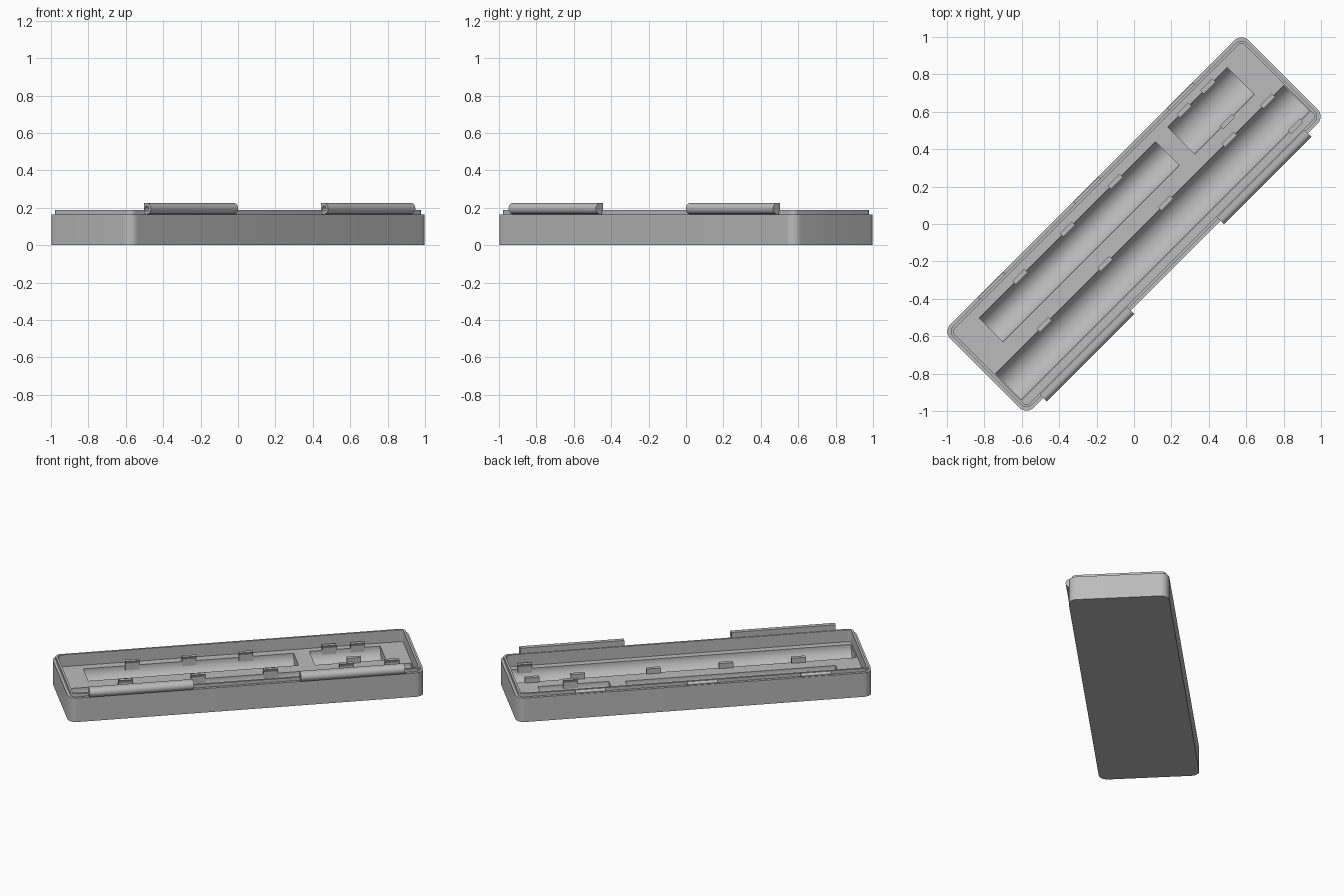
import bpy, bmesh, math

if "Cube" in bpy.data.objects:
    bpy.data.objects.remove(bpy.data.objects["Cube"])

TURN = math.radians(45)          # the tray lies on the diagonal
HALF_L, HALF_W, CORNER = 1.128, 0.315, 0.055
RIM, LIP, DECK = 0.165, 0.187, 0.105

grey = bpy.data.materials.new("plastic_grey")
grey.use_nodes = True
colour = (0.5, 0.5, 0.5, 1)
grey.diffuse_color = colour
grey.node_tree.nodes["Principled BSDF"].inputs["Base Color"].default_value = colour


def finish(name, bm):
    bmesh.ops.recalc_face_normals(bm, faces=bm.faces)
    mesh = bpy.data.meshes.new(name)
    bm.to_mesh(mesh)
    bm.free()
    obj = bpy.data.objects.new(name, mesh)
    bpy.context.collection.objects.link(obj)
    mesh.materials.append(grey)
    obj.rotation_euler.z = TURN
    return obj


def activate(obj):
    bpy.ops.object.select_all(action='DESELECT')
    obj.select_set(True)
    bpy.context.view_layer.objects.active = obj


def smooth(obj):
    activate(obj)
    bpy.ops.object.shade_smooth_by_angle(angle=math.radians(30))


def cut(obj, cutter):
    mod = obj.modifiers.new("cut", 'BOOLEAN')
    mod.operation = 'DIFFERENCE'
    mod.solver = 'EXACT'
    mod.object = cutter
    activate(obj)
    bpy.ops.object.modifier_apply(modifier=mod.name)
    bpy.data.objects.remove(cutter)


def ring(bm, inset, z, steps=8):
    """Rounded rectangle of vertices, inset from the outer wall."""
    r = max(CORNER - inset, 0.012)
    cx, cy = HALF_L - inset - r, HALF_W - inset - r
    verts = []
    for q, (sx, sy) in enumerate([(1, 1), (-1, 1), (-1, -1), (1, -1)]):
        for i in range(steps + 1):
            a = math.pi / 2 * (q + i / steps)
            verts.append(bm.verts.new((sx * cx + r * math.cos(a), sy * cy + r * math.sin(a), z)))
    return verts


def extrude_along(name, profile, u0, u1):
    """Extrude a (v, z) profile along the length of the tray."""
    bm = bmesh.new()
    a, b = ([bm.verts.new((u, v, z)) for v, z in profile] for u in (u0, u1))
    bm.faces.new(a)
    bm.faces.new(b)
    n = len(a)
    for i in range(n):
        bm.faces.new((a[i], a[(i + 1) % n], b[(i + 1) % n], b[i]))
    return finish(name, bm)


def trough(u0, u1, v0, v1, floor=0.015):
    """Cutter with a rounded bottom."""
    mid, half, top = (v0 + v1) / 2, (v1 - v0) / 2, DECK - 0.005
    arc = [(mid + half * math.cos(a), top + (top - floor) * math.sin(a))
           for a in (math.pi + math.pi * i / 24 for i in range(25))]
    return extrude_along("well_cutter", arc + [(v1, 0.3), (v0, 0.3)], u0, u1)


# Tray shell: outer wall, shoulder, raised lip, inner wall, deck
bm = bmesh.new()
rings = [ring(bm, i, z) for i, z in
         [(0, 0), (0, RIM), (0.018, RIM), (0.018, LIP), (0.032, LIP), (0.032, DECK)]]
for a, b in zip(rings, rings[1:]):
    for i in range(len(a)):
        j = (i + 1) % len(a)
        bm.faces.new((a[i], a[j], b[j], b[i]))
bm.faces.new(rings[0])
bm.faces.new(rings[-1])
tray = finish("tray", bm)

# Round-bottomed wells: long, medium, short
for well in [(-1.089, 1.089, -0.24, -0.042), (-0.94, 0.393, 0.05, 0.23), (0.495, 0.944, 0.035, 0.24)]:
    cut(tray, trough(*well))
smooth(tray)

# Hinge barrels: square on the inside, round on the outside, bored for a pin
HV, HZ, HR = -0.311, 0.195, 0.03
half_round = [(HV + HR * math.cos(a), HZ + HR * math.sin(a))
              for a in (math.pi / 2 + math.pi * i / 16 for i in range(17))]
barrel = half_round + [(HV + 0.022, HZ - HR), (HV + 0.022, HZ + HR)]
bore = [(HV + 0.014 * math.cos(i * math.pi / 8), HZ + 0.014 * math.sin(i * math.pi / 8)) for i in range(16)]
for side, u0 in (("left", 0.34), ("right", -1.0)):
    hinge = extrude_along("hinge_barrel_" + side, barrel, u0, u0 + 0.66)
    cut(hinge, extrude_along("bore_cutter", bore, u0 - 0.1, u0 + 0.6))
    smooth(hinge)


def clip(name, u, v, side, w=0.045):
    """Snap clip standing on a well edge, bulging over the well."""
    profile = [(v - side * 0.004, DECK - 0.035), (v + side * 0.014, DECK - 0.03),
               (v + side * 0.014, DECK + 0.035), (v - side * 0.012, DECK + 0.035),
               (v - side * 0.004, DECK + 0.015)]
    extrude_along(name, profile, u - w, u + w)


# Clips along the well edges
for u in (-0.72, -0.26, 0.2, 0.68, 0.97):
    clip("long_well_clip", u, -0.042, 1)
for u in (-0.63, -0.27, 0.09):
    clip("medium_well_clip", u, 0.23, 1)
for u in (0.62, 0.8):
    clip("short_well_clip", u, 0.24, 1)
clip("short_well_clip", 0.74, 0.035, -1)
clip("long_well_clip", 0.98, -0.24, -1)

# Closure catches on the lip opposite the hinges
catch = [(HALF_W - 0.02, RIM), (HALF_W - 0.004, RIM), (HALF_W - 0.004, RIM + 0.008), (HALF_W - 0.02, LIP)]
for u in (-0.77, -0.05, 0.66):
    extrude_along("lip_catch", catch, u - 0.095, u + 0.095)
